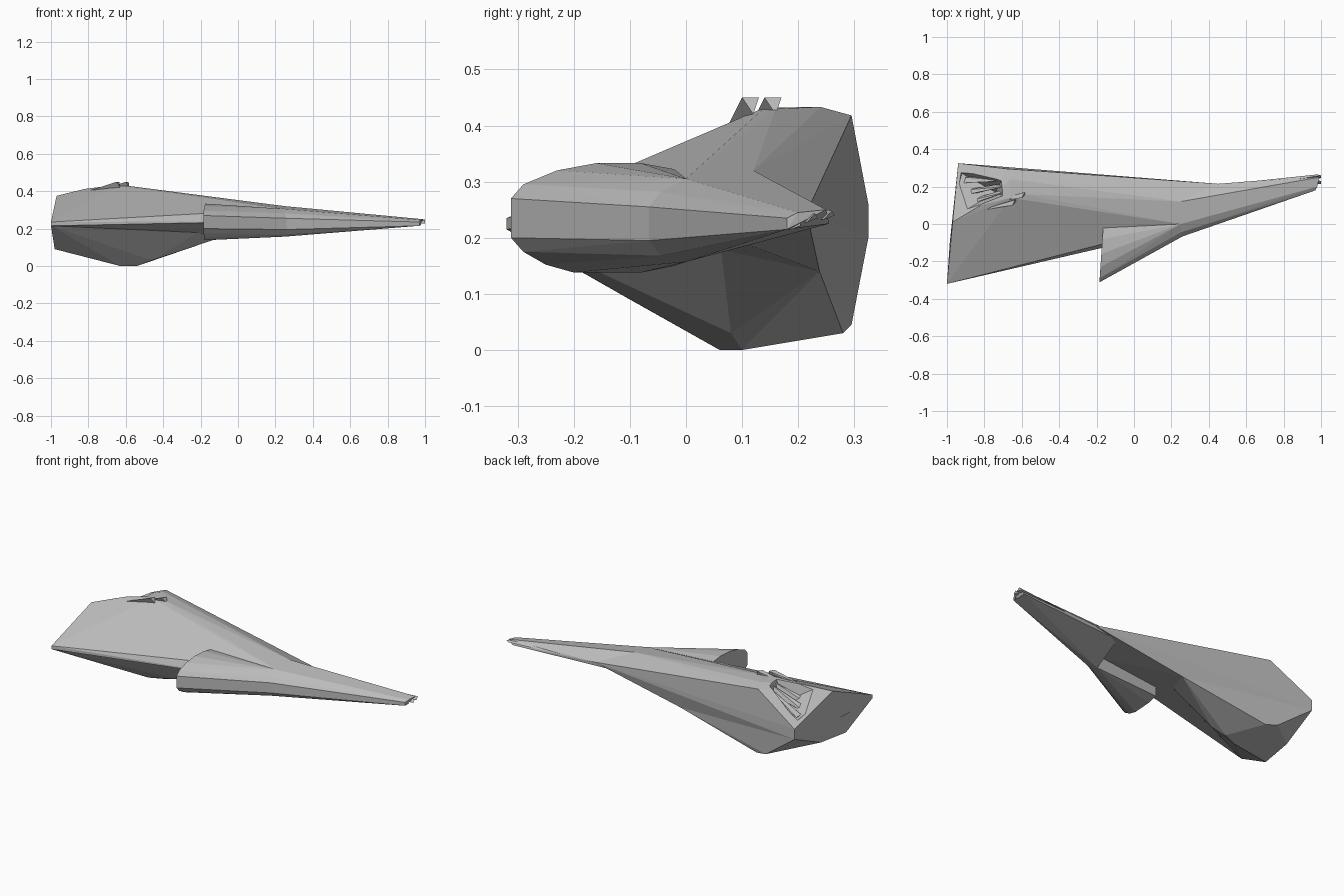
import bpy, bmesh

grey = bpy.data.materials.new("light_grey")
grey.diffuse_color = (0.5, 0.5, 0.5, 1)


def hull(name, points):
    """Flat-faced solid stretched around a few corner points."""
    bm = bmesh.new()
    for p in points:
        bm.verts.new(p)
    res = bmesh.ops.convex_hull(bm, input=bm.verts)
    loose = {v for v in res["geom_interior"] + res["geom_unused"]
             if isinstance(v, bmesh.types.BMVert) and v.is_valid and not v.link_faces}
    bmesh.ops.delete(bm, geom=list(loose), context='VERTS')
    bmesh.ops.recalc_face_normals(bm, faces=bm.faces)
    me = bpy.data.meshes.new(name)
    bm.to_mesh(me)
    bm.free()
    me.materials.append(grey)
    ob = bpy.data.objects.new(name, me)
    bpy.context.collection.objects.link(ob)
    return ob


# front of the cross-section where the pod meets the arm
neck_front = [(0.26, -0.066, 0.195), (0.26, -0.066, 0.255), (0.25, -0.045, 0.282),
              (0.25, 0.0, 0.305), (0.25, -0.045, 0.168), (0.25, 0.0, 0.157)]
# back of that cross-section, shared by the body and the arm
neck_back = [(0.25, 0.12, 0.32), (0.45, 0.215, 0.245), (0.28, 0.2, 0.225)]
# seam between the upper and lower body
seam = [(-1, -0.32, 0.215), (-0.94, 0.325, 0.2), (-0.18, 0.06, 0.2),
        (-0.13, 0.238, 0.14)]

# upper body: sharp front corner, overhanging front edge, top ridge
body = hull("upper_body", neck_back + seam + [
    (0.25, -0.03, 0.24), (0.25, 0.0, 0.305),
    (-1, -0.32, 0.235), (-0.985, -0.1, 0.2),
    (-0.94, 0.325, 0.26), (-0.97, 0.01, 0.375), (-0.82, 0.1, 0.412),
    (-0.66, 0.14, 0.432), (-0.6, 0.16, 0.43), (-0.66, 0.24, 0.433),
    (-0.68, 0.295, 0.418), (-0.18, -0.09, 0.275)])

# lower body: rounded left cap narrowing to a flat keel
hull("lower_body", seam + [
    (-0.98, -0.1, 0.09), (-0.955, 0.1, 0.1), (-0.73, 0.295, 0.045),
    (-0.66, 0.28, 0.03), (-0.63, 0.06, 0), (-0.54, 0.1, 0),
    (-0.46, 0.08, 0.03), (-0.94, 0.325, 0.23)])

# broken-in recess on the upper left
cutter = hull("recess_cutter", [
    (-0.99, 0.02, 0.45), (-0.95, 0.3, 0.42), (-0.69, 0.27, 0.5),
    (-0.68, 0.14, 0.5), (-0.92, 0.27, 0.27), (-0.74, 0.17, 0.3)])
cutter.hide_render = True
cutter.hide_viewport = True
cut = body.modifiers.new("recess", 'BOOLEAN')
cut.operation = 'DIFFERENCE'
cut.solver = 'EXACT'
cut.object = cutter

# rounded pod with a flat left end, sheared back into the neck
section = [(-0.312, 0.2), (-0.312, 0.27), (-0.29, 0.295), (-0.23, 0.32),
           (-0.16, 0.333), (-0.08, 0.333), (-0.02, 0.322), (-0.02, 0.15),
           (-0.08, 0.138), (-0.2, 0.138), (-0.25, 0.152), (-0.29, 0.175)]
hull("pod", neck_front + [
    (-0.185 + 0.02 * (y + 0.31) / 0.29, y, z) for y, z in section])

# long arm narrowing to the right tip
hull("arm", neck_front + neck_back + [
    (0.5, 0.02, 0.2), (0.5, 0.02, 0.25), (0.97, 0.18, 0.215),
    (0.97, 0.18, 0.235), (0.99, 0.25, 0.25), (0.98, 0.2, 0.245),
    (0.96, 0.255, 0.225)])

# ragged prongs at the tip
for i, (y, z) in enumerate([(0.195, 0.222), (0.225, 0.235), (0.255, 0.24)]):
    hull(f"tip_prong_{i}", [
        (0.6, y - 0.06, z - 0.01), (0.6, y - 0.06, z + 0.02), (0.6, y - 0.03, z),
        (1 - 0.03 * (i == 0), y - 0.01, z - 0.008),
        (1 - 0.03 * (i == 0), y + 0.005, z + 0.008), (0.98, y + 0.01, z)])

# thin splinters standing on the ridge
for i in range(2):
    x, y = -0.65 + 0.05 * i, 0.1 + 0.04 * i
    hull(f"ridge_splinter_{i}", [
        (x, y, 0.45), (x + 0.015, y + 0.03, 0.45), (x - 0.18, y - 0.03, 0.39),
        (x - 0.16, y - 0.02, 0.38), (x + 0.02, y + 0.02, 0.42)])

# thin shards lying across the recess
for i in range(3):
    x, y = -0.95 + 0.02 * i, 0.08 + 0.07 * i
    hull(f"recess_shard_{i}", [
        (x, y, 0.3), (x + 0.01, y + 0.03, 0.29), (x + 0.02, y, 0.27),
        (-0.69, 0.17 + 0.03 * i, 0.42), (-0.68, 0.19 + 0.03 * i, 0.38)])
